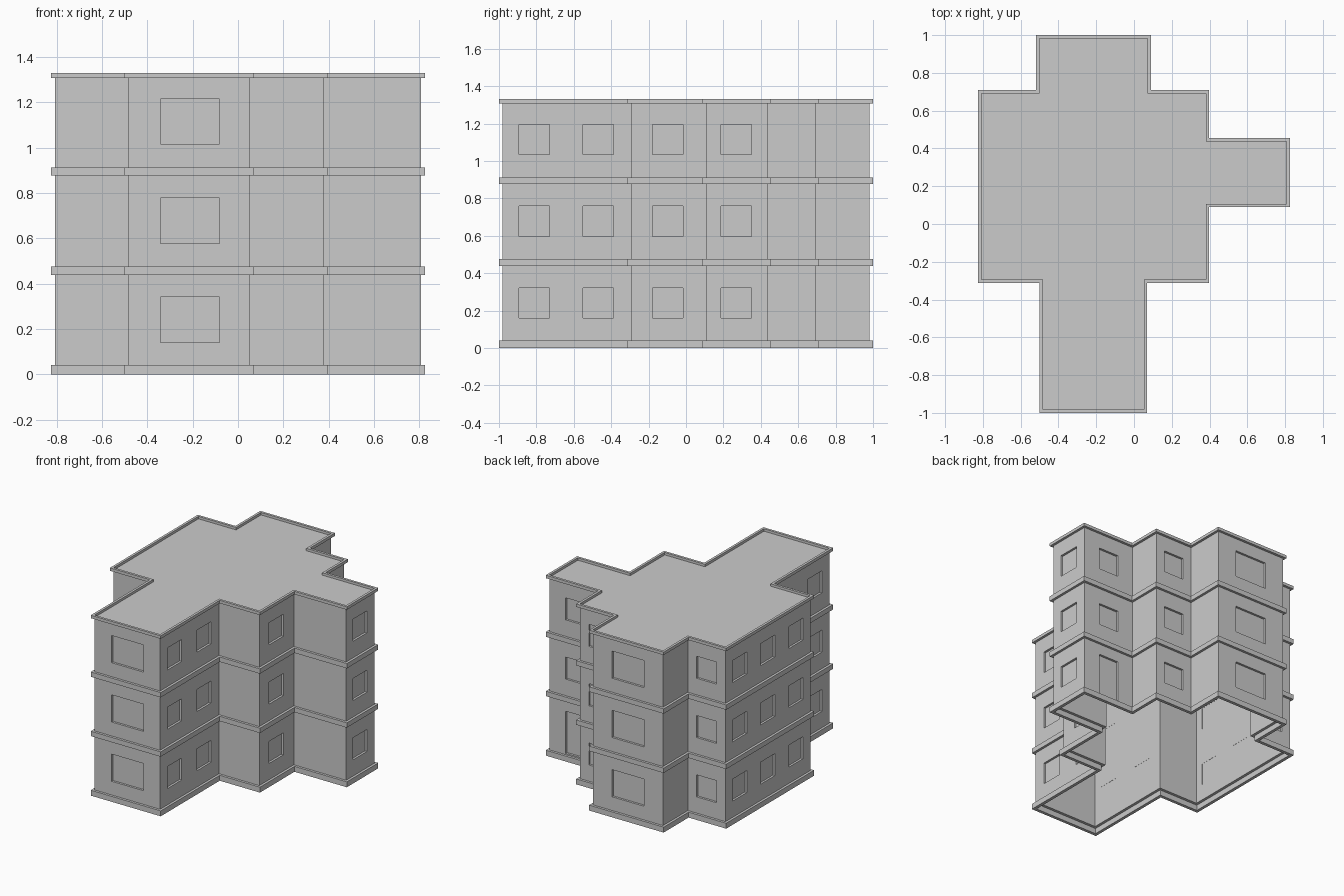
import bpy, bmesh
from mathutils import Vector

cube = bpy.data.objects.get("Cube")
if cube:
    bpy.data.objects.remove(cube, do_unlink=True)

stone = bpy.data.materials.new("pale grey stone")
stone.use_nodes = True
GREY = (0.6, 0.6, 0.6, 1)
stone.diffuse_color = GREY
stone.node_tree.nodes["Principled BSDF"].inputs["Base Color"].default_value = GREY

# Stepped floor plan, counter-clockwise from the front wing
PLAN = [Vector(p) for p in [
    (-.482, -.982), (.052, -.982), (.052, -.295), (.38, -.295),
    (.38, .107), (.807, .107), (.807, .437), (.38, .437),
    (.38, .692), (.072, .692), (.072, .982), (-.5, .982),
    (-.5, .692), (-.807, .692), (-.807, -.295), (-.482, -.295)]]
FLOORS = 3
PITCH = 0.437
WALL = 0.025
WALL_TOP = 1.305


def offset(dist):
    """Floor plan grown outward by dist."""
    out = []
    for i, p in enumerate(PLAN):
        a = (p - PLAN[i - 1]).normalized()
        b = (PLAN[(i + 1) % len(PLAN)] - p).normalized()
        out.append(p + dist * Vector((a.y + b.y, -a.x - b.x)))
    return out


def finish(name, bm):
    bmesh.ops.recalc_face_normals(bm, faces=bm.faces)
    mesh = bpy.data.meshes.new(name)
    bm.to_mesh(mesh)
    bm.free()
    mesh.materials.append(stone)
    obj = bpy.data.objects.new(name, mesh)
    bpy.context.collection.objects.link(obj)
    return obj


def ring(name, outer, inner, z0, z1):
    """Closed band following the plan between two offsets."""
    bm = bmesh.new()
    loops = [[bm.verts.new((p.x, p.y, z)) for p in offset(d)]
             for d, z in ((outer, z0), (outer, z1), (inner, z1), (inner, z0))]
    n = len(PLAN)
    for k in range(4):
        a, b = loops[k], loops[(k + 1) % 4]
        for i in range(n):
            j = (i + 1) % n
            bm.faces.new((a[i], a[j], b[j], b[i]))
    return finish(name, bm)


def slab(name, z0, z1):
    bm = bmesh.new()
    base = bm.faces.new([bm.verts.new((p.x, p.y, z0)) for p in PLAN])
    top = bmesh.ops.extrude_face_region(bm, geom=[base])["geom"]
    moved = [v for v in top if isinstance(v, bmesh.types.BMVert)]
    bmesh.ops.translate(bm, verts=moved, vec=(0, 0, z1 - z0))
    if base.is_valid and len([f for f in bm.faces if len(f.verts) > 4]) < 2:
        bm.faces.new([v for v in base.verts])
    return finish(name, bm)


def add_box(bm, lo, hi):
    verts = bmesh.ops.create_cube(bm, size=1)["verts"]
    for v in verts:
        v.co = [(l + h) / 2 + c * (h - l) for c, l, h in zip(v.co, lo, hi)]


def opening_box(bm, opening, deep, shallow):
    """Box across an opening, spanning two depths measured inward."""
    axis, wall, side, u0, u1, z0, z1 = opening
    d0, d1 = sorted((wall - side * deep, wall - side * shallow))
    if axis == "x":
        add_box(bm, (d0, u0, z0), (d1, u1, z1))
    else:
        add_box(bm, (u0, d0, z0), (u1, d1, z1))


# Window columns: wall axis, wall position, outward side, centres
SMALL = [("x", .052, 1, (-.812, -.47)), ("x", .38, 1, (-.097,)),
         ("x", .807, 1, (.268,)), ("y", .437, 1, (.593,)),
         ("y", .692, 1, (.226, -.653)), ("x", -.807, -1, (.527, .2, -.127)),
         ("x", -.482, -1, (-.812, -.47))]
LARGE = [("y", -.982, -1, (-.212,)), ("y", .982, 1, (-.214,))]

openings = []
for group, half_w, half_h in ((SMALL, .082, .081), (LARGE, .13, .1)):
    for axis, wall, side, centres in group:
        for c in centres:
            for floor in range(FLOORS):
                z = .241 + floor * PITCH
                z0, z1 = z - half_h, z + half_h
                # Entrance door on the ground floor of the side wing
                if (axis, wall, floor) == ("y", .437, 0):
                    z0, z1 = .05, .36
                openings.append((axis, wall, side, c - half_w, c + half_w, z0, z1))

# Hollow walls with the openings cut through
walls = ring("walls", 0, -WALL, .04, WALL_TOP)
bm = bmesh.new()
for o in openings:
    opening_box(bm, o, WALL + .01, -.01)
cutter = finish("opening_cutter", bm)
cutter.hide_render = True
cut = walls.modifiers.new("openings", "BOOLEAN")
cut.operation = "DIFFERENCE"
cut.solver = "EXACT"
cut.object = cutter
bpy.context.view_layer.objects.active = walls
bpy.ops.object.modifier_apply(modifier=cut.name)
bpy.data.objects.remove(cutter, do_unlink=True)

# Recessed panes and door leaf
bm = bmesh.new()
for o in openings:
    opening_box(bm, o, .024, .016)
finish("window_panes", bm)

# Plinth, floor ledges, roof and parapet
ring("plinth", .018, -.005, 0, .04)
for i in (1, 2):
    z = .439 + (i - 1) * PITCH
    ring("floor_ledge_%d" % i, .018, -.005, z, z + .036)
slab("roof", WALL_TOP, 1.312)
ring("parapet", .018, 0, 1.308, 1.33)
